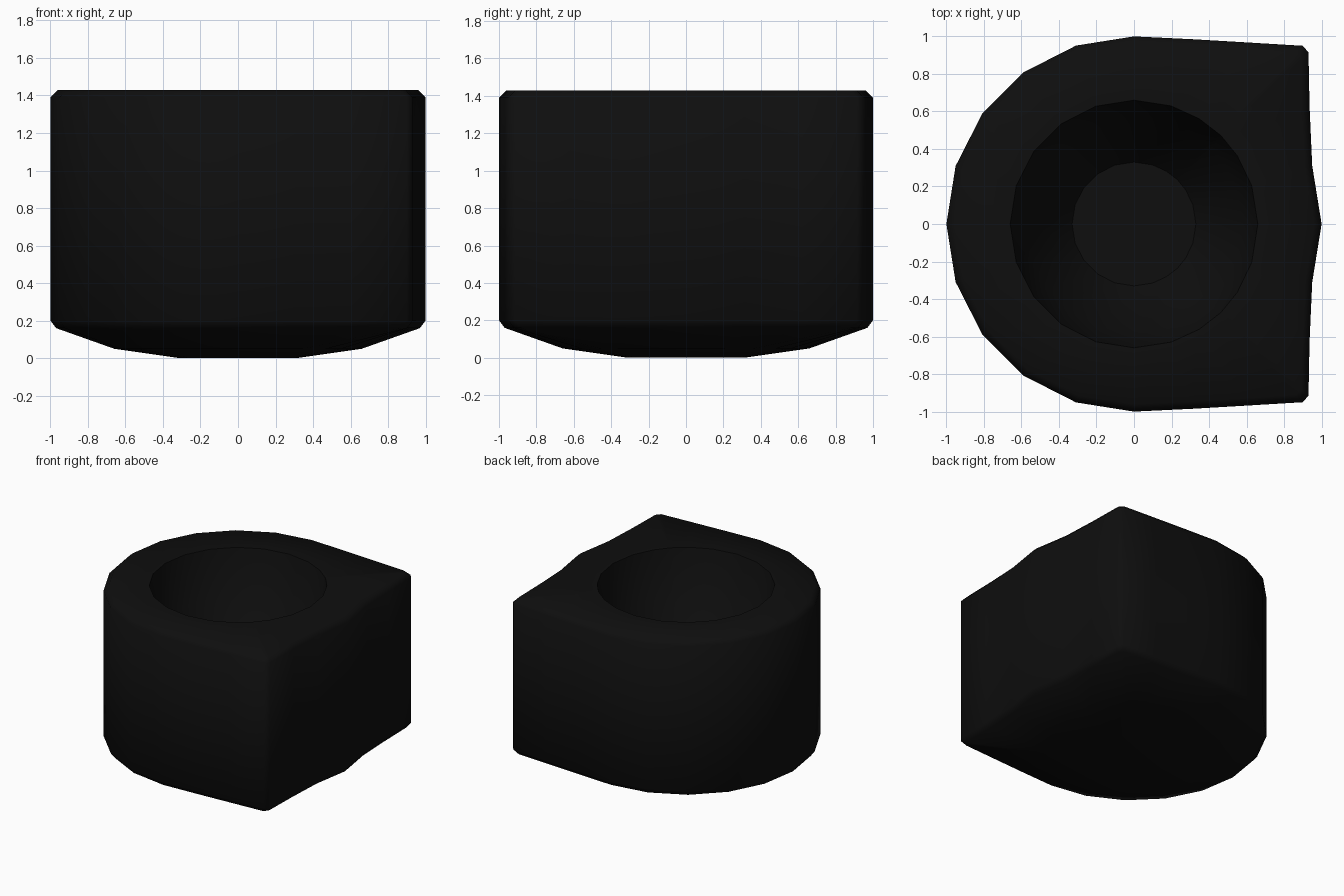
import bpy, bmesh, math

if "Cube" in bpy.data.objects:
    bpy.data.objects.remove(bpy.data.objects["Cube"])

black = bpy.data.materials.new("soft black")
black.diffuse_color = (0.0045, 0.0045, 0.0045, 1)
black.use_nodes = True
black.node_tree.nodes["Principled BSDF"].inputs["Base Color"].default_value = black.diffuse_color

# Half outline: squared-off right side, then a round left side
half = [(1, 0), (.95, .31), (.936, .62), (.93, .915), (.90, .95),
        (.60, .968), (.31, .985), (0, 1)]
half += [(math.cos(math.radians(a)), math.sin(math.radians(a))) for a in range(108, 181, 18)]
outline = half + [(x, -y) for x, y in reversed(half[1:-1])]
circle = [(x / math.hypot(x, y), y / math.hypot(x, y)) for x, y in outline]

# Rings from the underside, up the wall, over the rim and down into the bowl
rings = [(circle, .31, 0), (circle, .66, .05), (outline, .97, .16), (outline, 1, .20),
         (outline, 1, 1.39), (outline, .96, 1.43),
         (circle, .66, 1.43), (circle, .58, 1.05), (circle, .33, .72)]

bm = bmesh.new()
loops = [[bm.verts.new((x * s, y * s, z)) for x, y in shape] for shape, s, z in rings]
n = len(outline)
for a, b in zip(loops, loops[1:]):
    for i in range(n):
        j = (i + 1) % n
        bm.faces.new((a[i], a[j], b[j], b[i]))
bm.faces.new(list(reversed(loops[0])))   # underside
bm.faces.new(loops[-1])                  # bowl floor
bmesh.ops.recalc_face_normals(bm, faces=bm.faces)

mesh = bpy.data.meshes.new("hollow_cup_body")
bm.to_mesh(mesh)
bm.free()
mesh.materials.append(black)
body = bpy.data.objects.new("hollow_cup_body", mesh)
bpy.context.collection.objects.link(body)

# Smooth shading with sharp rims
bpy.context.view_layer.objects.active = body
body.select_set(True)
bpy.ops.object.shade_smooth_by_angle(angle=math.radians(50))
